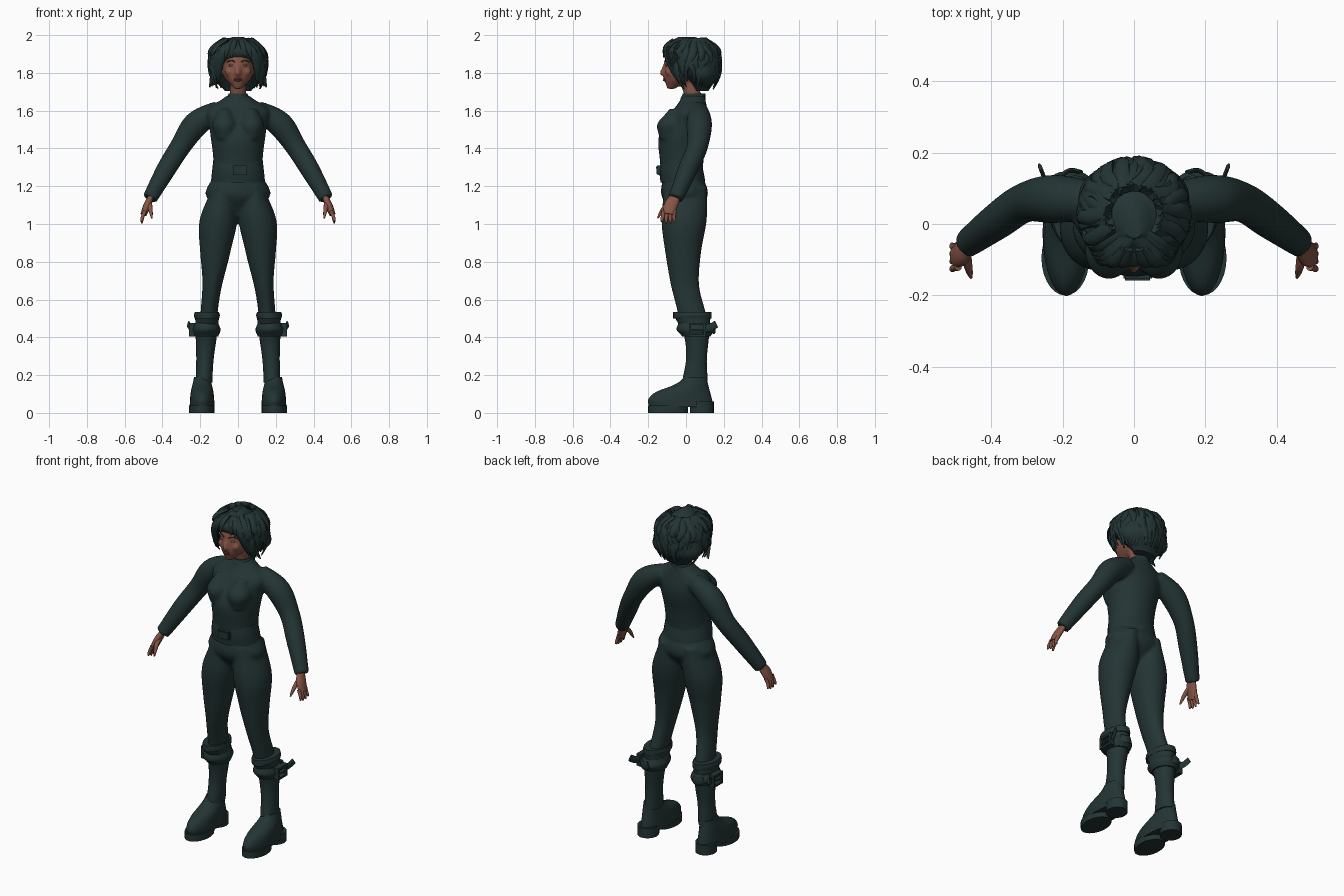
import bpy, bmesh, math, random
from mathutils import Vector, Matrix

random.seed(4)
cube = bpy.data.objects.get("Cube")
if cube:
    bpy.data.objects.remove(cube, do_unlink=True)


def material(name, *color):
    mat = bpy.data.materials.new(name)
    mat.use_nodes = True
    mat.diffuse_color = (*color, 1)
    bsdf = mat.node_tree.nodes["Principled BSDF"]
    bsdf.inputs["Base Color"].default_value = mat.diffuse_color
    bsdf.inputs["Roughness"].default_value = .8
    return mat


CLOTH = material("dark teal cloth", .017, .034, .034)
SKIN = material("brown skin", .24, .09, .06)
LIPS = material("dusky lips", .17, .05, .04)
EYES = material("muted eyes", .2, .15, .12)
BROWS = material("dark brows", .05, .03, .02)


def sample(values, t):
    """Smooth curve through evenly spaced values (or one constant), t from 0 to 1."""
    if not isinstance(values, (tuple, list)):
        return values
    last = len(values) - 1
    index = min(int(t * last), last - 1)
    before, start, end, after = (values[min(max(index + offset, 0), last)] for offset in (-1, 0, 1, 2))
    local = t * last - index
    tangent_in, tangent_out = (end - before) / 2, (after - start) / 2
    ease = local * local * (3 - 2 * local)
    rest = 1 - local
    return start + (end - start) * ease + local * rest * (tangent_in * rest - tangent_out * local)


def skin_rings(bm, rings):
    loops = [[bm.verts.new(point) for point in ring] for ring in rings]
    for low, high in zip(loops, loops[1:]):
        for k in range(len(low)):
            bm.faces.new((low[k - 1], low[k], high[k], high[k - 1]))
    bm.faces.new(loops[0])
    bm.faces.new(loops[-1])


def column(bm, top, bottom, width, front, back, centre=0, side=1, rows=20, sides=28):
    """Stack of level ovals; half width, front, back and centre are curves from top to bottom."""
    rings = []
    for row in range(rows + 1):
        t = row / rows
        w, f, b, c = (sample(curve, t) for curve in (width, front, back, centre))
        z = top + (bottom - top) * t
        angles = [math.tau * k / sides for k in range(sides)]
        rings.append([(side * (c + w * math.cos(a)), (f + b) / 2 + (b - f) / 2 * math.sin(a), z) for a in angles])
    skin_rings(bm, rings)


def tube(bm, path, thick, flat=1, side=1, rows=12, sides=10, ref=(0, 1, 0)):
    """Oval tube along a path; thick is the radius along ref, flat the ratio of the other radius."""
    axes = list(zip(*path))

    def spot(t):
        return Vector([sample(axis, min(max(t, 0), 1)) for axis in axes])

    rings = []
    for row in range(rows + 1):
        t = row / rows
        along = (spot(t + .02) - spot(t - .02)).normalized()
        u = Vector(ref)
        u = (u - along * u.dot(along)).normalized()
        v = along.cross(u) * flat
        radius = max(sample(thick, t), .002)
        angles = [math.tau * k / sides for k in range(sides)]
        ring = [spot(t) + radius * (u * math.cos(a) + v * math.sin(a)) for a in angles]
        rings.append([(side * p.x, p.y, p.z) for p in ring])
    skin_rings(bm, rings)


def placed(centre, size):
    return Matrix.Translation(centre) @ Matrix.Diagonal((*size, 1))


def ball(bm, centre, size):
    bmesh.ops.create_uvsphere(bm, u_segments=16, v_segments=10, radius=1, matrix=placed(centre, size))


def box(bm, centre, size):
    bmesh.ops.create_cube(bm, size=1, matrix=placed(centre, size))


def finish(bm, name, mat, fuse=False):
    bmesh.ops.recalc_face_normals(bm, faces=bm.faces)
    mesh = bpy.data.meshes.new(name)
    bm.to_mesh(mesh)
    bm.free()
    mesh.materials.append(mat)
    obj = bpy.data.objects.new(name, mesh)
    bpy.context.collection.objects.link(obj)
    bpy.ops.object.select_all(action='DESELECT')
    obj.select_set(True)
    bpy.context.view_layer.objects.active = obj
    bpy.ops.object.shade_smooth_by_angle(angle=math.radians(45))
    if fuse:  # melt the overlapping lofts into one skin
        remesh = obj.modifiers.new("fuse", 'REMESH')
        remesh.mode = 'VOXEL'
        remesh.voxel_size = .009
        remesh.use_smooth_shade = True
        relax = obj.modifiers.new("relax", 'SMOOTH')
        relax.iterations = 5


# Sweater, trousers and head are each fused from overlapping lofts
sweater, trousers, head = bmesh.new(), bmesh.new(), bmesh.new()
column(sweater, top=1.68, bottom=1.24, width=(.06, .165, .155, .145, .135, .13, .135),
       front=(-.02, -.09, -.145, -.14, -.13), back=(.1, .125, .1, .085))
column(trousers, top=1.26, bottom=1.04, width=(.13, .17, .05), front=(-.12, -.13, -.06), back=(.09, .115, .04))
column(head, top=1.94, bottom=1.715, width=(.065, .085, .083, .07, .02),
       front=(-.07, -.11, -.116, -.117, -.1), back=(.07, .1, .09, .06, -.06))
tube(head, path=((0, .05, 1.65), (0, .03, 1.7), (0, .01, 1.78)), thick=.044, sides=16)
tube(head, path=((0, -.11, 1.85), (0, -.128, 1.8), (0, -.11, 1.79)), thick=(.007, .012, .008))
brows, eyes, lips = bmesh.new(), bmesh.new(), bmesh.new()

for side, label in ((1, "left"), (-1, "right")):
    # Bust and sleeve
    column(sweater, top=1.61, bottom=1.45, width=(.03, .066, .05), front=(-.09, -.152, -.14), back=0,
           centre=.07, side=side)
    tube(sweater, path=((.1, .065, 1.605), (.22, .07, 1.53), (.305, .06, 1.41), (.38, .01, 1.29), (.467, -.055, 1.135)),
         thick=(.05, .068, .056, .052, .04), side=side, rows=30, sides=20)

    # Trouser leg
    column(trousers, top=1.2, bottom=.5, width=(.06, .1, .08, .052, .045), front=(-.115, -.13, -.11, -.08, -.04),
           back=(.11, .11, .08, .07, .11), centre=(.08, .11, .13, .155), side=side, rows=40)

    # Boot shaft and foot, then sole and heel
    boot = bmesh.new()
    column(boot, top=.53, bottom=.16, width=(.064, .056, .046, .044), front=(-.066, -.01, 0, -.02),
           back=(.13, .122, .11, .115), centre=(.163, .18), side=side)
    column(boot, top=.19, bottom=.03, width=(.043, .06, .066), front=(-.01, -.06, -.16, -.2, -.195),
           back=(.11, .145), centre=.19, side=side)
    finish(boot, label + "_boot", CLOTH)
    sole = bmesh.new()
    column(sole, top=.04, bottom=0, width=.067, front=-.2, back=.01, centre=.192, side=side, rows=1)
    column(sole, top=.06, bottom=0, width=.058, front=.02, back=.147, centre=.194, side=side, rows=1)
    finish(sole, label + "_sole_and_heel", CLOTH)

    # Boot cuff, strap, buckle and loose strap tails
    strap = bmesh.new()
    column(strap, top=.535, bottom=.5, width=(.063, .069, .065), front=-.068, back=.136, centre=.165, side=side, rows=6)
    column(strap, top=.475, bottom=.405, width=(.064, .076, .064), front=(-.04, -.05, -.02), back=(.13, .15, .13),
           centre=.168, side=side, rows=6)
    for offset in (-.03, .03):
        box(strap, (side * .245, .06, .44 + offset), (.03, .09, .012))
        box(strap, (side * .245, .06 + offset * 1.3, .44), (.03, .012, .07))
    box(strap, (side * .25, .06, .44), (.02, .07, .01))
    tube(strap, path=((.235, .08, .445), (.25, .125, .45), (.263, .16, .47)), thick=.02, flat=.3,
         side=side, ref=(0, 0, 1))
    tube(strap, path=((.21, .13, .45), (.18, .15, .44), (.15, .145, .45)), thick=.023, flat=.3,
         side=side, ref=(0, 0, 1))
    finish(strap, label + "_boot_strap", CLOTH)

    # Hand: palm, four fingers, thumb
    hand = bmesh.new()
    tube(hand, path=((.456, -.05, 1.155), (.48, -.08, 1.1), (.5, -.092, 1.05)), thick=(.026, .036, .03),
         flat=.55, side=side, sides=16)
    for finger in range(4):
        y = -.12 + finger * .02
        tip = 1 + .008 * abs(finger - 1.5)
        tube(hand, path=((.492, y, 1.07), (.506, y - .004, 1.035), (.51, y - .01 + finger * .005, tip)),
             thick=(.011, .01, .009, .004), side=side)
    tube(hand, path=((.47, -.08, 1.115), (.464, -.12, 1.08), (.456, -.15, 1.03)),
         thick=(.014, .013, .01, .004), side=side, ref=(1, 0, 0))
    finish(hand, label + "_hand", SKIN)

    # Nostril, cheek and ear, then eye and brow
    ball(head, (side * .014, -.116, 1.795), (.009, .01, .008))
    ball(head, (side * .045, -.088, 1.805), (.026, .022, .022))
    ball(head, (side * .084, 0, 1.82), (.008, .02, .03))
    ball(eyes, (side * .035, -.102, 1.84), (.015, .008, .006))
    tube(brows, path=((.016, -.113, 1.858), (.036, -.105, 1.866), (.06, -.085, 1.858)), thick=.003, side=side)

finish(sweater, "sweater", CLOTH, fuse=True)
finish(trousers, "trousers", CLOTH, fuse=True)
finish(head, "head", SKIN, fuse=True)
finish(eyes, "eyes", EYES)
finish(brows, "eyebrows", BROWS)
for z in (1.76, 1.768):
    ball(lips, (0, -.113, z), (.022, .009, .005))
finish(lips, "lips", LIPS)

# Collar, waistband and pouch
collar = bmesh.new()
column(collar, top=1.69, bottom=1.66, width=(.05, .057, .057), front=(-.018, -.03), back=.102, rows=6)
finish(collar, "collar", CLOTH)
waistband = bmesh.new()
column(waistband, top=1.335, bottom=1.22, width=(.132, .143), front=(-.134, -.141, -.135), back=(.083, .102), rows=8)
finish(waistband, "waistband", CLOTH)
pouch = bmesh.new()
box(pouch, (.01, -.143, 1.285), (.075, .025, .05))
box(pouch, (.01, -.147, 1.3), (.08, .022, .02))
bmesh.ops.bevel(pouch, geom=pouch.edges[:], offset=.005, segments=2, affect='EDGES')
finish(pouch, "belt_pouch", CLOTH)

# Hair: a full mass with layers of curling locks over it
mass = bmesh.new()
column(mass, top=1.99, bottom=1.705, width=(.03, .135, .15, .148, .07),
       front=(-.04, -.12, -.075, 0, .05), back=(.05, .15, .18, .17, .12))
finish(mass, "hair_mass", CLOTH)
locks = bmesh.new()
for count, drop in ((26, 0), (20, .05), (12, .1)):
    for k in range(count):
        angle = 1.05 + (math.tau - 2.1) * (k + random.uniform(.2, .8)) / count
        out = Vector((math.sin(angle), -math.cos(angle), 0))
        across = Vector((-out.y, out.x, 0))
        tip = random.uniform(1.71, 1.76) + drop
        path = []
        for step in range(5):
            t = step / 4
            point = out * .15 * math.sin(.5 + 1.7 * t) + across * random.uniform(-.018, .018)
            path.append((point.x, point.y + .03, 1.975 + (tip - 1.975) * t))
        tube(locks, path, thick=(.022, .02, .005), flat=.65, sides=7, ref=across)
finish(locks, "hair_locks", CLOTH)

# Fringe swept to both sides, with short wisps on the forehead
fringe = bmesh.new()
for side in (1, -1):
    for k in range(6):
        f = k / 5 * .05
        wave = random.uniform(-.008, .008)
        tube(fringe, path=((0, f - .04, 1.98), (.07 + f / 2, f - .105, 1.92 + wave),
                           (.1 + f / 2, f - .08, 1.83 - f / 2), (.1 + f, f - .045 + wave, 1.75 - f / 2)),
             thick=(.015, .021, .02, .004), flat=.65, side=side, sides=7, ref=(1, 0, 0))
    for x in (.03, .055):
        tube(fringe, path=((x / 2, -.07, 1.975), (x, -.11, 1.935), (x * 1.2, -.118, 1.885 + wave)),
             thick=(.014, .018, .004), flat=.6, side=side, sides=7, ref=(1, 0, 0))
finish(fringe, "hair_fringe", CLOTH)
